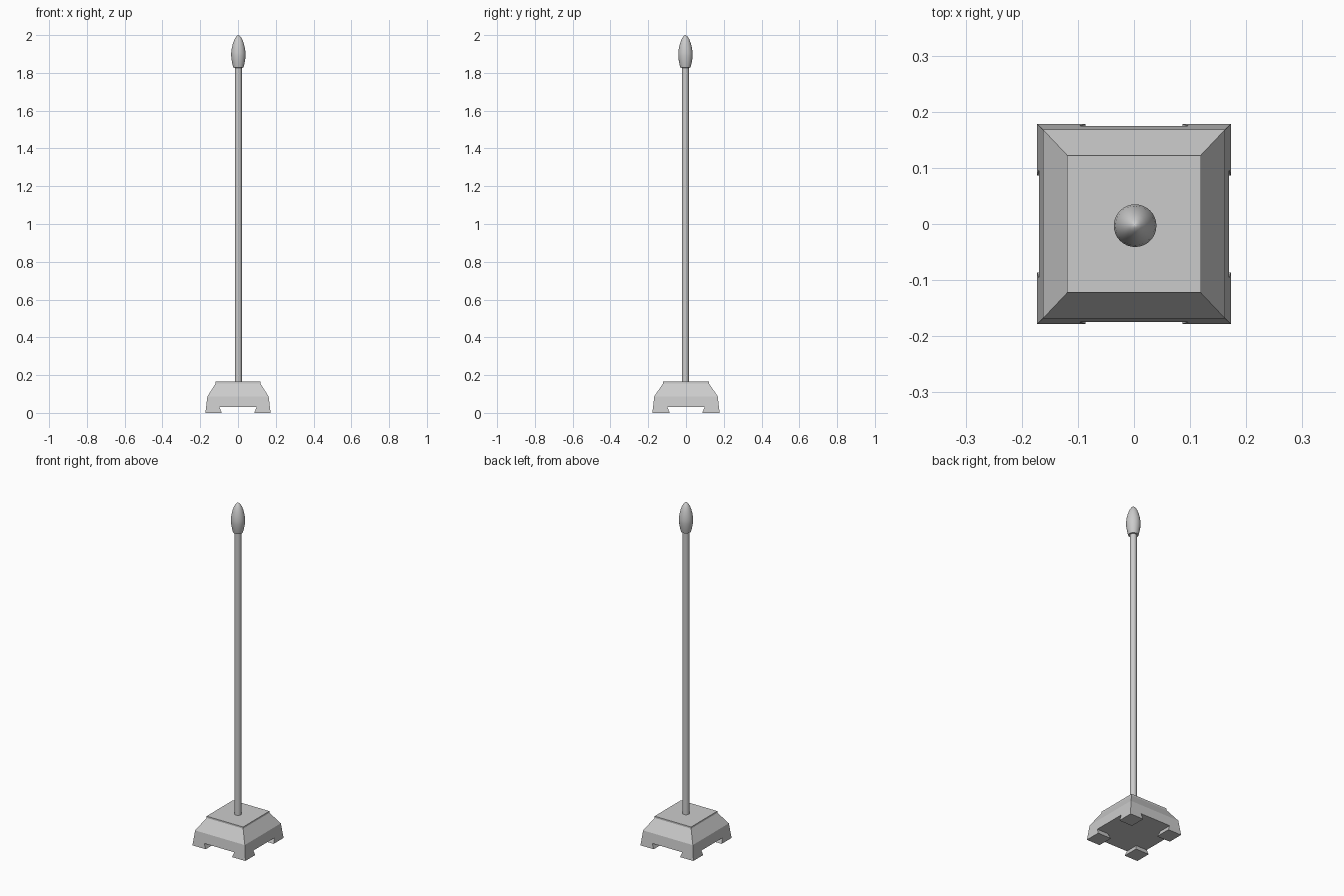
import bpy, bmesh, math

if "Cube" in bpy.data.objects:
    bpy.data.objects.remove(bpy.data.objects["Cube"])

POLE_X, POLE_Y = 0.002, -0.003


def make_object(name, bm):
    bmesh.ops.recalc_face_normals(bm, faces=bm.faces)
    mesh = bpy.data.meshes.new(name)
    bm.to_mesh(mesh)
    bm.free()
    obj = bpy.data.objects.new(name, mesh)
    bpy.context.collection.objects.link(obj)
    return obj


def loft(name, rings):
    """Skin equal-length rings of points and cap both ends."""
    bm = bmesh.new()
    loops = [[bm.verts.new(p) for p in ring] for ring in rings]
    n = len(loops[0])
    for a, b in zip(loops, loops[1:]):
        for i in range(n):
            j = (i + 1) % n
            bm.faces.new((a[i], a[j], b[j], b[i]))
    bm.faces.new(loops[0])
    bm.faces.new(loops[-1])
    return make_object(name, bm)


def rect(x0, x1, y0, y1, z):
    return [(x0, y0, z), (x1, y0, z), (x1, y1, z), (x0, y1, z)]


def turned(name, profile, sides=32):
    obj = loft(name, [[(POLE_X + r * math.cos(2 * math.pi * i / sides),
                        POLE_Y + r * math.sin(2 * math.pi * i / sides), z)
                       for i in range(sides)] for r, z in profile])
    bpy.ops.object.select_all(action='DESELECT')
    bpy.context.view_layer.objects.active = obj
    obj.select_set(True)
    bpy.ops.object.shade_smooth_by_angle(angle=math.radians(35))
    return obj


# Stepped pyramid base, with a thin vertical lip at the top
base_profile = [(0.169, 0.1745, 0.03), (0.162, 0.168, 0.087),
                (0.119, 0.1225, 0.155), (0.119, 0.1225, 0.165)]
loft("base", [rect(-x, x, -y, y, z) for x, y, z in base_profile])

# Four corner feet: outer faces continue the base, inner faces taper
for sx, xname in ((-1, "left"), (1, "right")):
    for sy, yname in ((-1, "front"), (1, "back")):
        loft(f"{yname}_{xname}_foot", [
            rect(sx * 0.086, sx * 0.1725, sy * 0.086, sy * 0.178, 0.0),
            rect(sx * 0.098, sx * 0.169, sy * 0.098, sy * 0.1745, 0.03)])

# Round pole
turned("pole", [(0.0185, 0.16), (0.0185, 1.832)])

# Bud-shaped finial
turned("finial", [(0.019, 1.827), (0.027, 1.828), (0.032, 1.848), (0.036, 1.87),
                  (0.038, 1.89), (0.038, 1.905), (0.035, 1.93), (0.029, 1.955),
                  (0.021, 1.977), (0.011, 1.993), (0.004, 1.999), (0.001, 2.0)])
